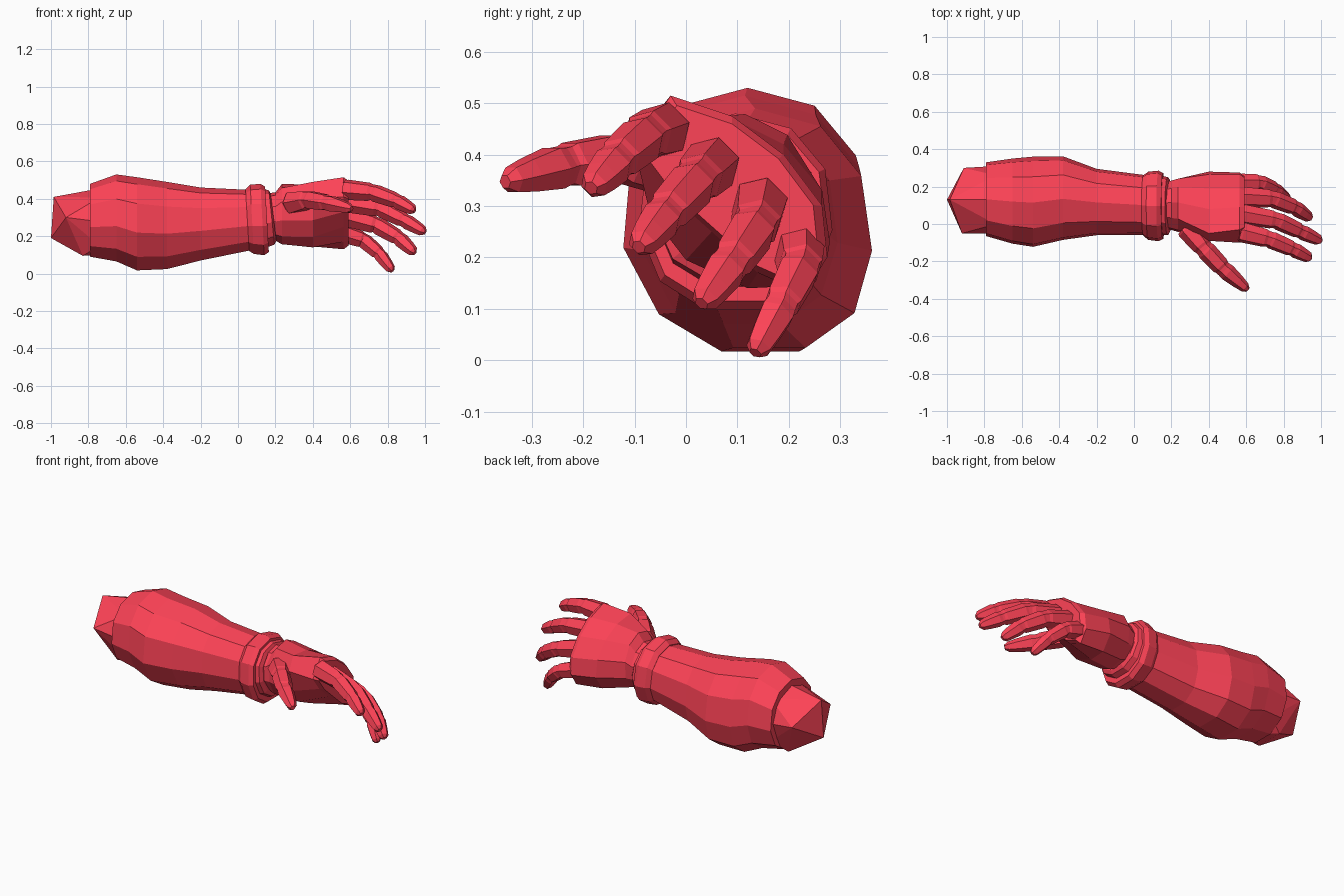
import bpy, bmesh
from math import sin, cos, pi, radians
from mathutils import Vector

if "Cube" in bpy.data.objects:
    bpy.data.objects.remove(bpy.data.objects["Cube"])

red = bpy.data.materials.new("red")
red.diffuse_color = (1.0, 0.056, 0.095, 1)
red.use_nodes = True
red.node_tree.nodes["Principled BSDF"].inputs["Base Color"].default_value = red.diffuse_color


def finish(name, bm):
    bmesh.ops.recalc_face_normals(bm, faces=bm.faces)
    me = bpy.data.meshes.new(name)
    bm.to_mesh(me)
    bm.free()
    me.materials.append(red)
    ob = bpy.data.objects.new(name, me)
    bpy.context.collection.objects.link(ob)
    return ob


def loft(name, rings):
    """Skin a list of equal-length point rings and cap both ends."""
    bm = bmesh.new()
    vs = [[bm.verts.new(p) for p in r] for r in rings]
    n = len(vs[0])
    for a, b in zip(vs, vs[1:]):
        for i in range(n):
            j = (i + 1) % n
            bm.faces.new((a[i], a[j], b[j], b[i]))
    bm.faces.new(vs[0])
    bm.faces.new(vs[-1])
    return finish(name, bm)


def box_ring(x, y0, y1, z0, z1, skew=0.0, n=11, power=0.92, lean=0.0):
    """Rounded polygon ring across the arm, fitted to the given limits.
    skew pushes the underside sideways, lean tips the ring along x."""
    def p(v):
        return (1 if v > 0 else -1) * abs(v) ** power
    pts = []
    for i in range(n):
        a = pi / 2 + 2 * pi * i / n
        pts.append((p(cos(a)) + skew * max(0, -sin(a)), p(sin(a))))
    lo = [min(q[k] for q in pts) for k in (0, 1)]
    hi = [max(q[k] for q in pts) for k in (0, 1)]
    out = []
    for a, b in pts:
        t = (b - lo[1]) / (hi[1] - lo[1])
        y = y0 + (y1 - y0) * (a - lo[0]) / (hi[0] - lo[0])
        out.append((x + lean * (t - 0.5), y, z0 + (z1 - z0) * t))
    return out


def digit(name, path, radii, up, sides=6):
    """Jointed finger: tapered segments with a pinched crease at each joint."""
    path = [Vector(p) for p in path]
    up = Vector(up).normalized()
    rings = []
    last = len(path) - 2
    for i in range(last + 1):
        a, b = path[i], path[i + 1]
        d = (b - a).normalized()
        side = d.cross(up).normalized()
        top = side.cross(d)
        ra, rb = radii[i], radii[i + 1]
        steps = [(0.05, ra * 0.92), (0.14, ra), (0.87, rb * 1.05), (0.96, rb * 0.92)]
        if i == last:
            steps = [(0.05, ra * 0.92), (0.18, ra), (0.6, (ra + rb) / 2), (0.88, rb), (1.0, rb * 0.5)]
        for t, r in steps:
            c = a.lerp(b, t)
            rings.append([c + r * (side * cos(2 * pi * k / sides) + top * sin(2 * pi * k / sides))
                          for k in range(sides)])
    return loft(name, rings)


# Elbow stump: faceted wedge behind the sleeve
bm = bmesh.new()
pts = [(-1, 0.13, 0.19), (-0.985, 0.13, 0.41), (-0.92, -0.05, 0.30), (-0.91, 0.30, 0.29),
       (-0.83, 0.05, 0.095), (-0.83, 0.22, 0.095)]
pts += box_ring(-0.74, -0.05, 0.31, 0.10, 0.455, n=8)
for p in pts:
    bm.verts.new(p)
bmesh.ops.convex_hull(bm, input=bm.verts)
finish("elbow", bm)

# Forearm sleeve
loft("forearm", [box_ring(*r) for r in (
    (-0.79, -0.065, 0.33, 0.09, 0.48),
    (-0.65, -0.105, 0.35, 0.065, 0.53, 0.08),
    (-0.54, -0.122, 0.36, 0.017, 0.515, 0.13),
    (-0.38, -0.085, 0.362, 0.024, 0.49, 0.13),
    (-0.20, -0.06, 0.295, 0.07, 0.46, 0.08),
    (0.07, -0.06, 0.26, 0.125, 0.447))])

# Cuff bands at the wrist
loft("cuff", [box_ring(*r, lean=-0.02) for r in (
    (0.05, -0.065, 0.262, 0.12, 0.452),
    (0.075, -0.085, 0.28, 0.105, 0.475),
    (0.13, -0.092, 0.285, 0.098, 0.48),
    (0.155, -0.08, 0.272, 0.115, 0.465))])
loft("cuff_lip", [box_ring(*r, lean=-0.03) for r in (
    (0.14, -0.06, 0.26, 0.14, 0.455),
    (0.18, -0.06, 0.25, 0.155, 0.445),
    (0.19, -0.04, 0.235, 0.175, 0.425))])


# Palm, flaring from the wrist to the slanted knuckle row
def wrist(x, ry, rz, cz):
    return [(x, 0.1 + ry * cos(radians(120 - 36 * k)), cz + rz * sin(radians(120 - 36 * k)))
            for k in range(10)]


mid = [(-0.05, 0.49), (0.08, 0.475), (0.19, 0.42), (0.265, 0.33), (0.28, 0.23),
       (0.22, 0.145), (0.12, 0.14), (0.0, 0.195), (-0.07, 0.285), (-0.09, 0.41)]
end = [(-0.03, 0.515), (0.09, 0.475), (0.19, 0.40), (0.265, 0.30), (0.275, 0.20),
       (0.23, 0.13), (0.14, 0.17), (0.05, 0.25), (-0.04, 0.33), (-0.10, 0.41)]
loft("palm", [wrist(0.16, 0.125, 0.125, 0.305), wrist(0.20, 0.135, 0.13, 0.305),
              wrist(0.235, 0.145, 0.162, 0.318),
              [(0.40, y, z) for y, z in mid],
              [(0.565, y, z) for y, z in end],
              [(0.59, 0.09 + 0.9 * (y - 0.09), 0.32 + 0.9 * (z - 0.32)) for y, z in end]])

# Four fingers
back = (0, 0.7, 0.7)
fingers = {
    "index_finger": [(0.56, -0.04, 0.45), (0.72, -0.08, 0.435), (0.85, -0.135, 0.388), (0.945, -0.185, 0.335)],
    "middle_finger": [(0.56, 0.055, 0.385), (0.76, 0.02, 0.35), (0.89, -0.04, 0.285), (1.0, -0.092, 0.22)],
    "ring_finger": [(0.56, 0.145, 0.31), (0.74, 0.135, 0.26), (0.86, 0.088, 0.19), (0.945, 0.03, 0.11)],
    "little_finger": [(0.56, 0.22, 0.215), (0.67, 0.222, 0.18), (0.755, 0.185, 0.107), (0.825, 0.135, 0.014)],
}
for name, path in fingers.items():
    k = 0.9 if name == "little_finger" else 1
    digit(name, path, [0.056 * k, 0.048 * k, 0.041 * k, 0.029 * k], back)

# Thumb
digit("thumb", [(0.28, -0.01, 0.375), (0.375, -0.13, 0.395), (0.475, -0.237, 0.379), (0.608, -0.352, 0.347)],
      [0.065, 0.052, 0.046, 0.028], (0, 0, 1))
